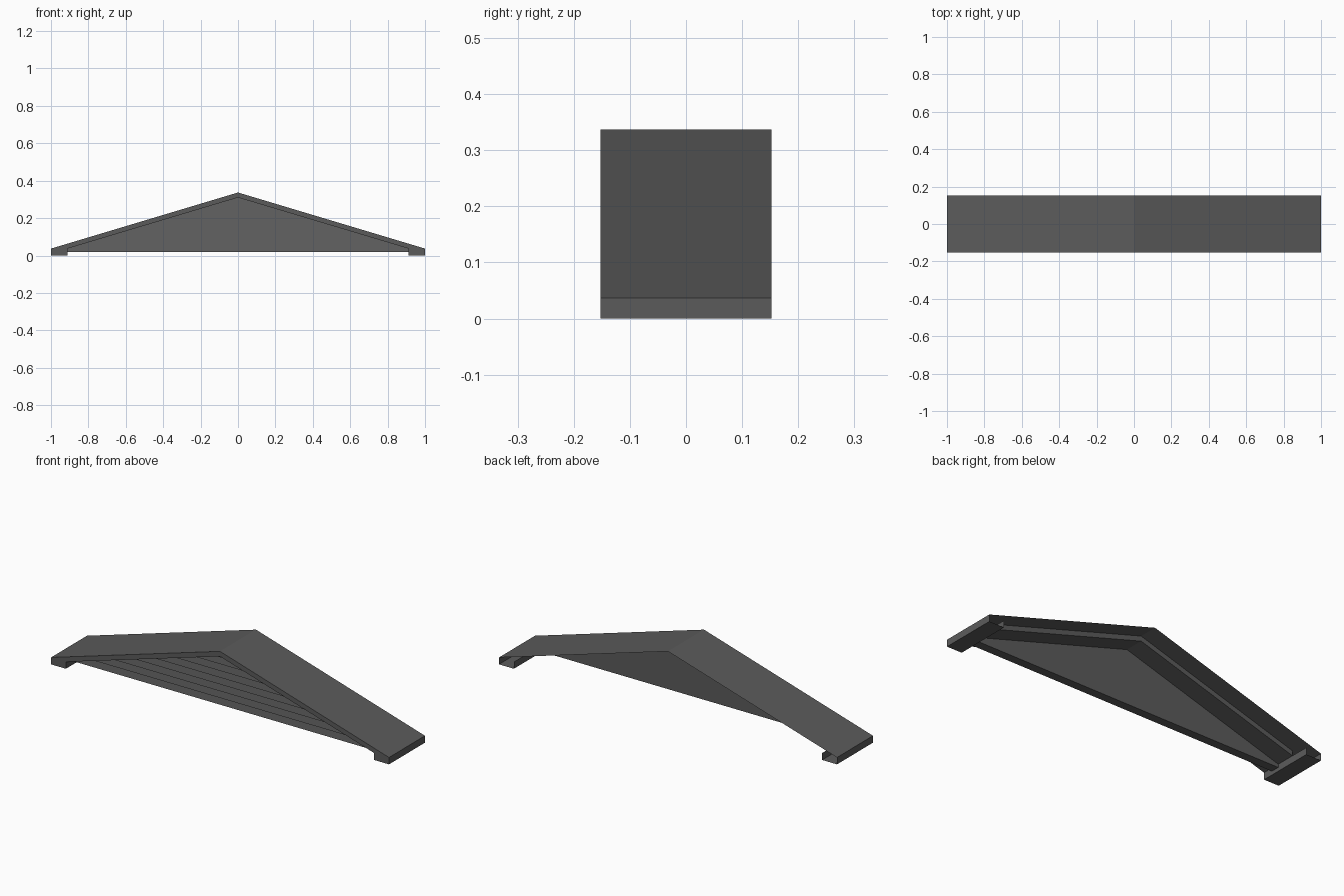
import bpy, bmesh

if "Cube" in bpy.data.objects:
    bpy.data.objects.remove(bpy.data.objects["Cube"])

grey = bpy.data.materials.new("dark grey")
grey.diffuse_color = (0.105, 0.105, 0.105, 1)
grey.use_nodes = True
grey.node_tree.nodes["Principled BSDF"].inputs["Base Color"].default_value = grey.diffuse_color

APEX, EAVE = 0.337, 0.037          # outer roof heights
INNER, IN_X = 0.31, 0.912          # soffit peak and inner eave edge
FRONT, BACK, SOFFIT_BACK = -0.152, 0.152, 0.052


def finish(name, bm):
    """Turn a right-hand half into a mirrored object."""
    me = bpy.data.meshes.new(name)
    bm.to_mesh(me)
    bm.free()
    me.materials.append(grey)
    ob = bpy.data.objects.new(name, me)
    bpy.context.collection.objects.link(ob)
    mod = ob.modifiers.new("mirror", 'MIRROR')
    mod.use_clip = True
    mod.merge_threshold = 0.0001
    return ob


def face(bm, pts):
    bm.faces.new([bm.verts.new(p) for p in pts])


def sheet(name, profile, y0, y1):
    """Sweep an open x-z profile along y."""
    bm = bmesh.new()
    for (ax, az), (bx, bz) in zip(profile, profile[1:]):
        face(bm, [(ax, y0, az), (bx, y0, bz), (bx, y1, bz), (ax, y1, az)])
    return finish(name, bm)


def cap(name, profile, y):
    bm = bmesh.new()
    face(bm, [(x, y, z) for x, z in profile])
    return finish(name, bm)


def half_width(z):
    return min(IN_X, (INNER - z) / (INNER - EAVE) * IN_X)


# roof covering, hollow eave boxes and soffit
sheet("roof", [(0, APEX), (1, EAVE)], FRONT, BACK)
sheet("eave_box", [(1, EAVE), (1, 0), (IN_X, 0), (IN_X, EAVE)], FRONT, BACK)
sheet("soffit", [(IN_X, EAVE), (0, INNER)], FRONT, SOFFIT_BACK)

# front fascia, split at the eave
out_z = APEX - (APEX - EAVE) * IN_X
cap("fascia", [(0, INNER), (IN_X, EAVE), (IN_X, out_z), (0, APEX)], FRONT)
cap("eave_front", [(IN_X, 0), (1, 0), (1, EAVE), (IN_X, out_z)], FRONT)
# rear closure of the soffit
cap("soffit_end", [(0, APEX), (IN_X, out_z), (IN_X, EAVE), (0, INNER)], SOFFIT_BACK)

# lapped siding
Z0, ROWS = 0.02, 8
Y_LOW, Y_HIGH, Y_REAR = -0.096, -0.088, -0.05
pitch = (INNER - Z0) / ROWS
bm = bmesh.new()
for i in range(ROWS):
    z0, z1 = Z0 + i * pitch, Z0 + (i + 1) * pitch
    row = [(0, z0), (half_width(z0), z0)]
    if z0 < EAVE < z1:
        row.append((IN_X, EAVE))
    row.append((half_width(z1), z1))
    if i < ROWS - 1:
        row.append((0, z1))
    face(bm, [(x, Y_LOW + (Y_HIGH - Y_LOW) * (z - z0) / pitch, z) for x, z in row])
    # underside of each board; the lowest one covers the wall thickness
    yb = Y_HIGH if i else Y_REAR
    w = half_width(z0)
    face(bm, [(0, yb, z0), (w, yb, z0), (w, Y_LOW, z0), (0, Y_LOW, z0)])
finish("siding", bm)

# rear of the gable wall
cap("wall_back", [(0, INNER), (IN_X, EAVE), (IN_X, Z0), (0, Z0)], Y_REAR)
